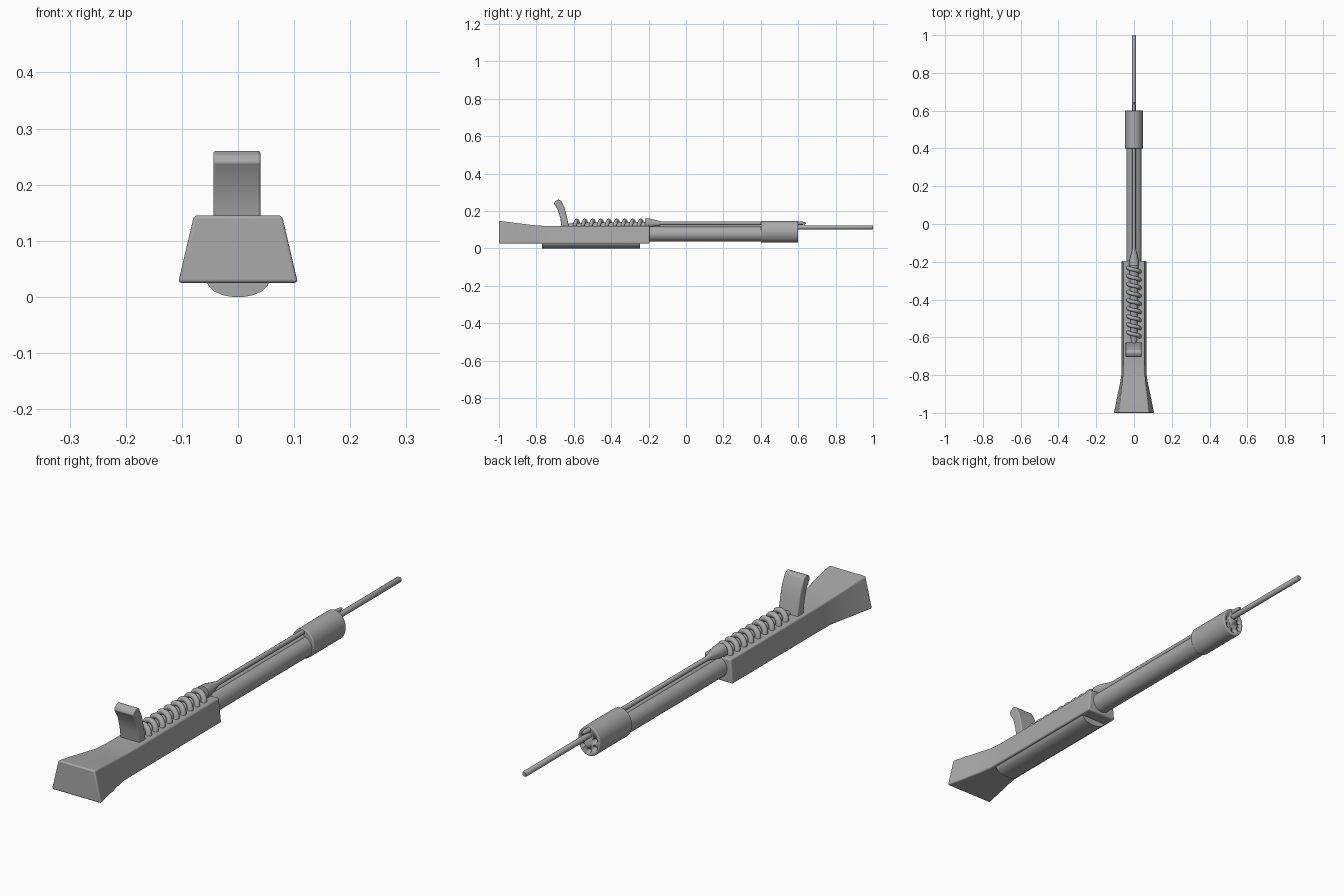
import bpy, bmesh, math
from mathutils import Vector

if "Cube" in bpy.data.objects:
    bpy.data.objects.remove(bpy.data.objects["Cube"])

gray = bpy.data.materials.new("plain gray")
gray.diffuse_color = (0.4, 0.4, 0.4, 1)
gray.use_nodes = True
gray.node_tree.nodes["Principled BSDF"].inputs["Base Color"].default_value = gray.diffuse_color


def loft(name, rings, bevel=0.0, angle=35):
    """Skin a list of equal-length closed rings and cap both ends."""
    bm = bmesh.new()
    loops = [[bm.verts.new(p) for p in ring] for ring in rings]
    n = len(loops[0])
    for a, b in zip(loops, loops[1:]):
        for i in range(n):
            j = (i + 1) % n
            bm.faces.new((a[i], a[j], b[j], b[i]))
    bm.faces.new(loops[0])
    bm.faces.new(loops[-1])
    bmesh.ops.recalc_face_normals(bm, faces=bm.faces)
    mesh = bpy.data.meshes.new(name)
    bm.to_mesh(mesh)
    bm.free()
    ob = bpy.data.objects.new(name, mesh)
    bpy.context.collection.objects.link(ob)
    mesh.materials.append(gray)
    bpy.ops.object.select_all(action='DESELECT')
    ob.select_set(True)
    bpy.context.view_layer.objects.active = ob
    bpy.ops.object.shade_smooth_by_angle(angle=math.radians(angle))
    if bevel:
        m = ob.modifiers.new("soft edges", 'BEVEL')
        m.width, m.segments = bevel, 3
        m.limit_method = 'ANGLE'
        m.angle_limit = math.radians(35)
    return ob


def turned(name, z, stations, x=0, stretch=1.0, sides=32, bevel=0.0):
    """Round part along y from (y, radius) stations."""
    rings = [[(x + r * math.cos(t), y, z + stretch * r * math.sin(t))
              for t in (2 * math.pi * i / sides for i in range(sides))]
             for y, r in stations]
    return loft(name, rings, bevel)


# Stock: flared trapezoid butt running into a straight body
sections = [(-1.0, 0.108, 0.079, 0.146), (-0.95, 0.097, 0.074, 0.141),
            (-0.9, 0.087, 0.069, 0.134), (-0.85, 0.076, 0.063, 0.128),
            (-0.8, 0.067, 0.058, 0.122), (-0.74, 0.066, 0.056, 0.119),
            (-0.195, 0.066, 0.056, 0.119)]
loft("stock", [[(-b, y, 0.025), (b, y, 0.025), (t, y, z), (-t, y, z)]
               for y, b, t, z in sections], bevel=0.006)

# Rounded rail under the stock
half = [(0.056, 0.03), (0.053, 0.020), (0.043, 0.010), (0.026, 0.003), (0.01, 0.0)]
outline = half + [(-x, z) for x, z in reversed(half)]
loft("under_rail", [[(x, y, z) for x, z in outline] for y in (-0.77, -0.245)])

# Barrel and muzzle collar
turned("barrel", 0.077, [(-0.22, 0.041), (0.42, 0.041)])
collar = turned("muzzle_collar", 0.088, [(0.4, 0.048), (0.6, 0.048)],
                stretch=1.2, sides=40, bevel=0.004)

# Ring of shallow holes in the muzzle face
for i in range(6):
    t = math.radians(60 * i + 30)
    cutter = turned("hole_cutter", 0.082 + 0.03 * math.sin(t),
                    [(0.575, 0.009), (0.62, 0.009)], x=0.03 * math.cos(t), sides=12)
    cutter.hide_render = True
    cutter.hide_set(True)
    cut = collar.modifiers.new("hole", 'BOOLEAN')
    cut.operation, cut.object, cut.solver = 'DIFFERENCE', cutter, 'EXACT'

# Long lower rod through the collar, and guide rod above it
turned("long_rod", 0.112, [(-0.22, 0.011), (0.6, 0.011), (0.994, 0.011), (1.0, 0.008)],
       sides=16)
turned("guide_rod", 0.134, [(-0.22, 0.026), (-0.19, 0.024), (-0.13, 0.009),
                            (0.6, 0.009), (0.625, 0.008), (0.642, 0.004)], sides=16)

# Spring core and coil
turned("spring_core", 0.118, [(-0.635, 0.012), (-0.6, 0.018), (-0.2, 0.024)], sides=16)
turns, steps, coil_r, wire_r = 9, 24, 0.030, 0.011
rings = []
for k in range(turns * steps + 1):
    t = 2 * math.pi * k / steps
    y = -0.595 + 0.385 * k / (turns * steps)
    out = Vector((math.cos(t), 0, math.sin(t)))
    centre = Vector((0, y, 0.118)) + out * coil_r
    rings.append([centre + wire_r * (out * math.cos(a) + Vector((0, math.sin(a), 0)))
                  for a in (2 * math.pi * i / 10 for i in range(10))])
loft("spring_coil", rings, angle=60)

# Bent lever on top of the stock
profile = [(-0.664, 0.105), (-0.672, 0.16), (-0.685, 0.205), (-0.706, 0.240),
           (-0.700, 0.252), (-0.682, 0.261), (-0.668, 0.254), (-0.650, 0.220),
           (-0.638, 0.175), (-0.624, 0.105)]
loft("lever", [[(x, y, z) for y, z in profile] for x in (-0.044, 0.040)], bevel=0.004)
